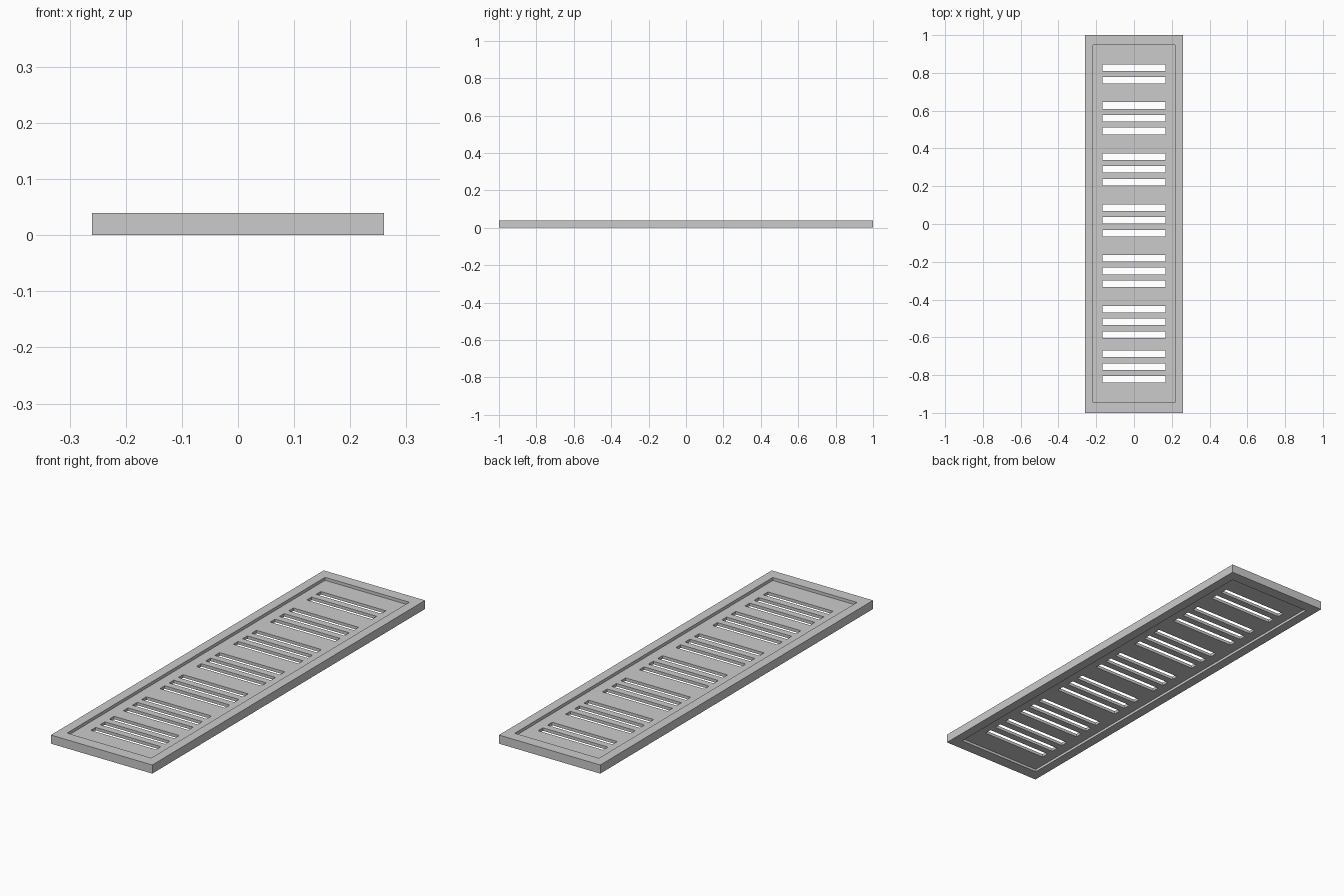
import bpy, bmesh

if "Cube" in bpy.data.objects:
    bpy.data.objects.remove(bpy.data.objects["Cube"])

HX, HY, H = 0.26, 1.0, 0.04          # outer half sizes and height
IX, IY0, IY1 = 0.216, -0.945, 0.947  # frame opening
SLOT_X, SLOT_H, PITCH = 0.167, 0.035, 0.0675


def pierced_plate(name, xs, ys, is_hole, z0, z1):
    """Solid plate on an x/y grid, leaving out the hole cells."""
    bm = bmesh.new()
    v = [[bm.verts.new((x, y, z0)) for y in ys] for x in xs]
    for i in range(len(xs) - 1):
        for j in range(len(ys) - 1):
            if not is_hole(i, j):
                bm.faces.new((v[i][j], v[i][j + 1], v[i + 1][j + 1], v[i + 1][j]))
    ext = bmesh.ops.extrude_face_region(bm, geom=bm.faces[:], use_keep_orig=True)
    top = [g for g in ext["geom"] if isinstance(g, bmesh.types.BMVert)]
    bmesh.ops.translate(bm, verts=top, vec=(0, 0, z1 - z0))
    bmesh.ops.recalc_face_normals(bm, faces=bm.faces[:])
    mesh = bpy.data.meshes.new(name)
    bm.to_mesh(mesh)
    bm.free()
    obj = bpy.data.objects.new(name, mesh)
    bpy.context.collection.objects.link(obj)
    return obj


# Raised border frame
pierced_plate("border_frame", [-HX, -IX, IX, HX], [-HY, IY0, IY1, HY],
              lambda i, j: i == 1 and j == 1, 0, H)

# Slot centres: groups of three, with only two in the last group
centres = []
for middle in (-0.755, -0.518, -0.249, 0.019, 0.289, 0.560, 0.828):
    centres += [middle - PITCH, middle, middle + PITCH]
centres.pop()

# Thin recessed panel pierced by the slots
ys = [IY0]
for c in centres:
    ys += [c - SLOT_H / 2, c + SLOT_H / 2]
ys.append(IY1)
pierced_plate("slotted_panel", [-IX, -SLOT_X, SLOT_X, IX], ys,
              lambda i, j: i == 1 and j % 2 == 1, 0.012, 0.026)
